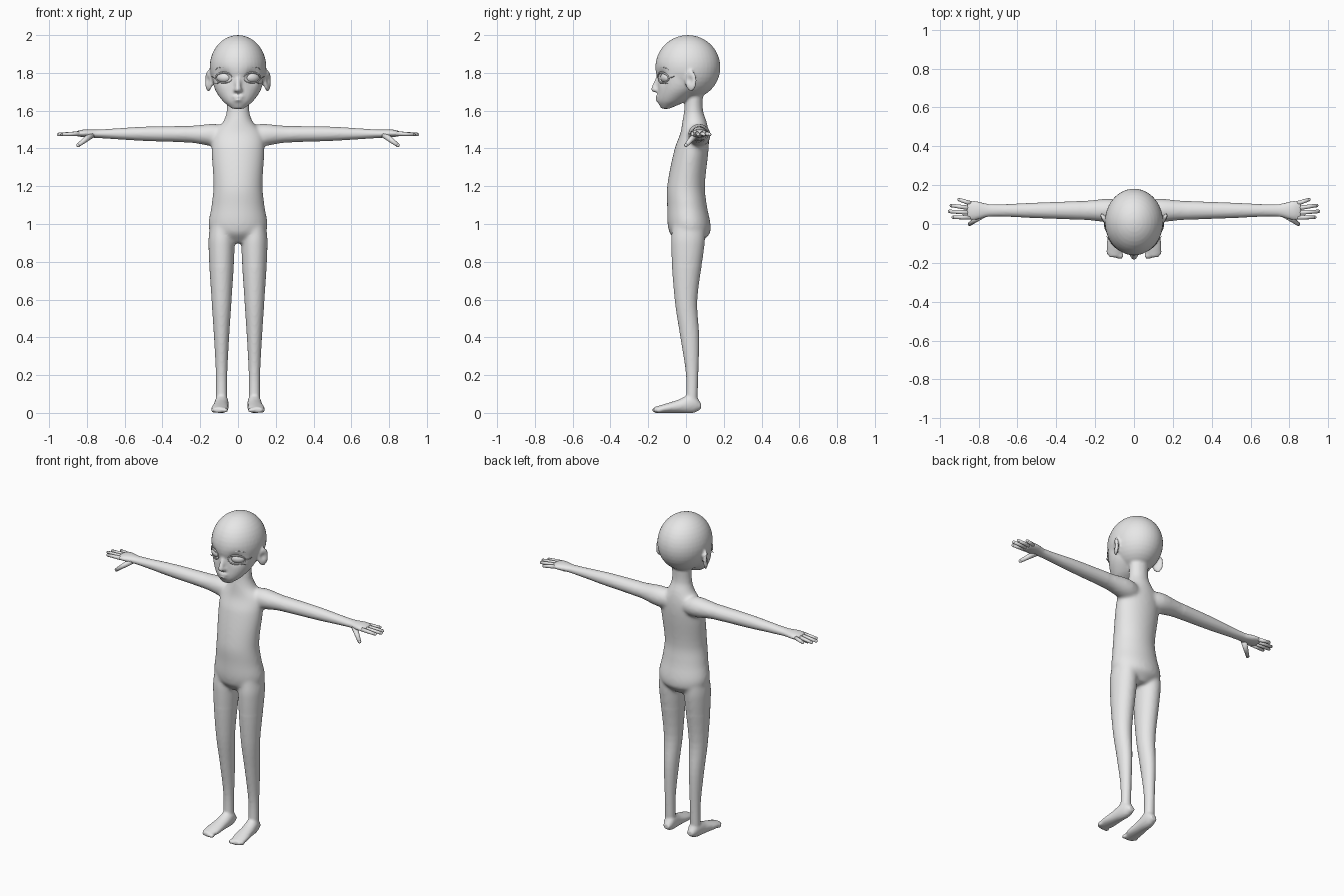
import bpy, bmesh, math
from mathutils import Vector, Matrix

cube = bpy.data.objects.get("Cube")
if cube:
    bpy.data.objects.remove(cube, do_unlink=True)

colour = (.8, .8, .8, 1)
grey = bpy.data.materials.new("plain_grey")
grey.use_nodes = True
grey.diffuse_color = colour
grey.node_tree.nodes["Principled BSDF"].inputs["Base Color"].default_value = colour


def smooth_rows(rows, steps=5):
    """Smoothly interpolate between section rows, unevenly spaced by their first value."""
    rows = [Vector(row) for row in rows]
    last = len(rows) - 1

    def slope(i):
        before, after = rows[max(i - 1, 0)], rows[min(i + 1, last)]
        return (after - before) / (after[0] - before[0])

    for i in range(last):
        start, end = rows[i], rows[i + 1]
        gap = end[0] - start[0]
        for k in range(steps):
            t = k / steps
            ease = t * t * (3 - 2 * t)
            leave = slope(i) * gap * t * (1 - t) ** 2
            arrive = slope(i + 1) * gap * t * t * (t - 1)
            yield start.lerp(end, ease) + leave + arrive
    yield rows[last]


def loft(bm, rows, place, sides=32):
    """Oval sections; each row holds position, half width, low edge, high edge."""
    rings = []
    for position, half, low, high in smooth_rows(rows):
        ring = []
        for k in range(sides):
            angle = math.tau * k / sides
            across = half * math.cos(angle)
            along = (low + high) / 2 + (high - low) / 2 * math.sin(angle)
            ring.append(bm.verts.new(place(position, across, along)))
        rings.append(ring)
    for lower, upper in zip(rings, rings[1:]):
        for k in range(sides):
            bm.faces.new((lower[k - 1], lower[k], upper[k], upper[k - 1]))
    bm.faces.new(rings[0])
    bm.faces.new(rings[-1])


def ball(bm, centre, radii, turn=0, sides=20):
    matrix = (Matrix.Translation(centre) @ Matrix.Rotation(turn, 4, 'Z')
              @ Matrix.Diagonal((*radii, 1)))
    bmesh.ops.create_uvsphere(bm, u_segments=sides, v_segments=sides // 2,
                              radius=1, matrix=matrix)


def capsule(bm, start, end, start_radius, end_radius):
    start, end = Vector(start), Vector(end)
    axis = end - start
    matrix = Matrix.Translation((start + end) / 2) @ axis.to_track_quat('Z', 'Y').to_matrix().to_4x4()
    bmesh.ops.create_cone(bm, segments=16, radius1=start_radius, radius2=end_radius,
                          depth=axis.length, cap_ends=True, matrix=matrix)
    for centre, radius in ((start, start_radius), (end, end_radius)):
        ball(bm, centre, (radius, radius, radius), sides=16)


def add_object(name, mesh):
    mesh.materials.clear()
    mesh.materials.append(grey)
    mesh.shade_smooth()
    obj = bpy.data.objects.new(name, mesh)
    bpy.context.collection.objects.link(obj)
    return obj


def finish(name, bm):
    bmesh.ops.recalc_face_normals(bm, faces=bm.faces)
    mesh = bpy.data.meshes.new(name)
    bm.to_mesh(mesh)
    bm.free()
    return add_object(name, mesh)


def upright(position, across, along):
    return (across, along, position)


bm = bmesh.new()
hands = bmesh.new()

# Torso and neck
loft(bm, [(.9, .06, -.04, .08), (.96, .15, -.09, .13), (1.1, .14, -.1, .11),
          (1.2, .13, -.1, .1), (1.4, .14, -.06, .12), (1.48, .13, -.03, .12),
          (1.54, .08, -.02, .11), (1.6, .06, -.01, .09), (1.7, .06, 0, .09)], upright)

# Cranium, then face tapering to the chin
ball(bm, (0, .01, 1.83), (.15, .172, .17), sides=40)
loft(bm, [(1.61, .03, -.13, -.09), (1.65, .08, -.15, 0),
          (1.72, .125, -.15, .08), (1.82, .14, -.155, .1)], upright)

# Nose and lips
capsule(bm, (0, -.145, 1.78), (0, -.168, 1.714), .011, .017)
ball(bm, (0, -.147, 1.674), (.033, .014, .008))
ball(bm, (0, -.146, 1.657), (.026, .015, .01))

for side in (1, -1):
    def leg_place(z, across, y):
        return (side * (.087 + across), y, z)

    def foot_place(y, across, z):
        return (side * (.088 - .07 * y + across), y, z)

    def arm_place(x, across, z):
        return (side * x, .07 + across, z)

    # Nostril and ear
    ball(bm, (side * .014, -.156, 1.708), (.011, .013, .01))
    ball(bm, (side * .156, .026, 1.757), (.013, .034, .056), -side / 2)

    # Leg
    loft(bm, [(.03, .03, 0, .06), (.2, .03, 0, .065), (.4, .04, -.03, .07),
              (.6, .053, -.06, .06), (.9, .07, -.08, .1), (1, .06, -.07, .1)], leg_place)

    # Foot and toes
    loft(bm, [(.08, .02, .02, .05), (.04, .034, 0, .1), (-.04, .04, 0, .07),
              (-.12, .045, 0, .045), (-.17, .03, 0, .03)], foot_place)
    for toe in range(5):
        ball(bm, foot_place(-.162 + toe * toe / 800, (toe - 2) / 60, .015), (.012, .018, .014))

    # Arm and palm
    loft(bm, [(.04, .04, 1.42, 1.51), (.12, .06, 1.41, 1.53), (.25, .05, 1.43, 1.52),
              (.5, .04, 1.44, 1.515), (.74, .032, 1.455, 1.5), (.82, .05, 1.46, 1.5),
              (.86, .045, 1.466, 1.49)], arm_place)

    # Fingers fan out from the palm, the thumb points forward and down
    for finger, tip in enumerate((.93, .95, .94, .9)):
        spread = finger - 1.5
        capsule(hands, arm_place(.84, spread / 42, 1.479),
                arm_place(tip, .01 + spread / 33, 1.474), .012, .009)
    capsule(hands, arm_place(.775, -.02, 1.472), arm_place(.846, -.07, 1.417), .018, .01)

finish("fingers", hands)

# Fuse the remaining parts into one skin
parts = finish("body_parts", bm)
fuse = parts.modifiers.new("fuse", 'REMESH')
fuse.mode = 'VOXEL'
fuse.voxel_size = .008
depsgraph = bpy.context.evaluated_depsgraph_get()
skin = bpy.data.meshes.new_from_object(parts.evaluated_get(depsgraph))
bpy.data.objects.remove(parts, do_unlink=True)

# Press in the eye sockets and ear hollows
dents = [(Vector((.073, -.13, 1.777)), .036, Vector((-.004, .017, 0))),
         (Vector((.168, .016, 1.762)), .02, Vector((-.011, .004, 0)))]
trunk = []
for vert in skin.vertices:
    if abs(vert.co.x) < .28 and .78 < vert.co.z < 1.6:
        trunk.append(vert.index)
    elif vert.co.z > 1.6:
        mirror = Vector((math.copysign(1, vert.co.x), 1, 1))
        for centre, radius, push in dents:
            distance = (vert.co * mirror - centre).length
            vert.co += push * mirror * math.exp(-(distance / radius) ** 2)
body = add_object("body", skin)

# Blend the joints: strongly at shoulders and hips, lightly elsewhere
body.vertex_groups.new(name="trunk").add(trunk, 1, 'REPLACE')
for group, rounds in (("trunk", 16), ("", 2)):
    blend = body.modifiers.new("blend", 'SMOOTH')
    blend.vertex_group = group
    blend.iterations = rounds


def strand(name, points, thickness):
    """Thin tapered tube laid on the face; points are x, z and forward offset."""
    curve = bpy.data.curves.new(name, 'CURVE')
    curve.dimensions = '3D'
    curve.bevel_depth = thickness
    curve.bevel_resolution = 1
    curve.use_fill_caps = True
    path = curve.splines.new('POLY')
    last = len(points) - 1
    path.points.add(last)
    for i, (x, z, forward) in enumerate(points):
        face_y = -.153 * math.sqrt(1 - (x / .148) ** 2)
        path.points[i].co = (x, face_y - forward, z, 1)
        path.points[i].radius = .35 + .65 * math.sin(math.pi * i / last)
    curve.materials.append(grey)
    bpy.context.collection.objects.link(bpy.data.objects.new(name, curve))


def arch(side, middle, height, forward):
    """Half an oval around the eye, from its inner to its outer corner."""
    angles = [math.pi * k / 14 for k in range(15)]
    return [(side * (.075 - .043 * math.cos(a)), middle + height * math.sin(a), forward)
            for a in angles]


for side, label in ((1, "left"), (-1, "right")):
    # Eyeball
    eye = bmesh.new()
    ball(eye, (side * .073, -.106, 1.775), (.042, .026, .028), side * .42)
    finish(label + "_eye", eye)

    # Lids, lashes and brow
    wing = [(side * .13, 1.775, .006), (side * .141, 1.782, .015)]
    lash = [(side * .095, 1.749, 0), (side * .11, 1.745, .004), (side * .124, 1.746, .012)]
    strand(label + "_upper_lid", arch(side, 1.772, .03, 0) + wing, .005)
    strand(label + "_lower_lid", arch(side, 1.772, -.025, -.004), .004)
    strand(label + "_lower_lash", lash, .003)
    strand(label + "_brow", arch(side, 1.815, .016, .001), .003)
